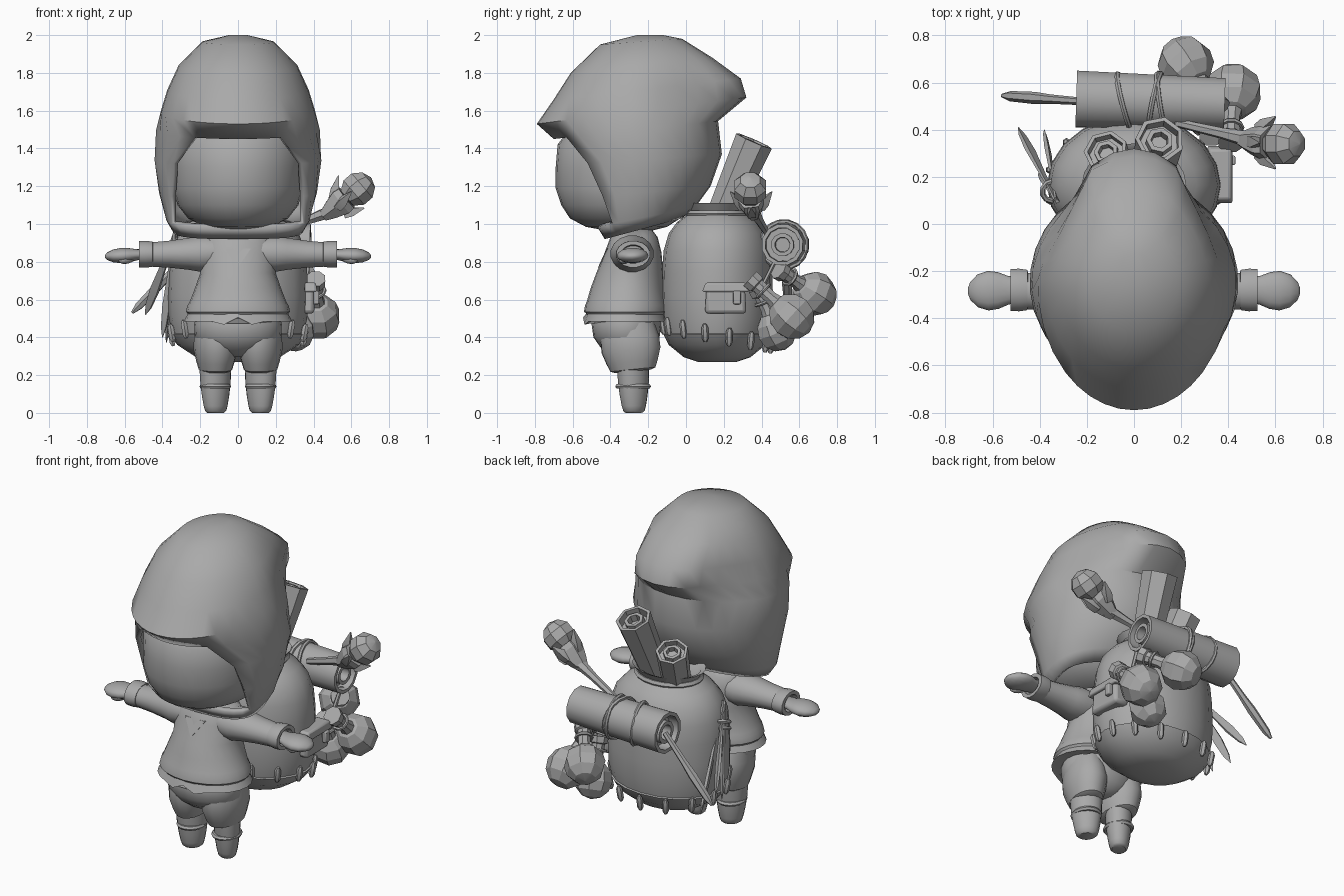
import bpy, bmesh, math
from mathutils import Vector

if "Cube" in bpy.data.objects:
    bpy.data.objects.remove(bpy.data.objects["Cube"])

grey = bpy.data.materials.new("plain_grey")
grey.diffuse_color = (0.4, 0.4, 0.4, 1)
grey.use_nodes = True
grey.node_tree.nodes["Principled BSDF"].inputs["Base Color"].default_value = grey.diffuse_color


def make(name, verts, faces, angle=40):
    me = bpy.data.meshes.new(name)
    me.from_pydata([tuple(v) for v in verts], [], faces)
    bm = bmesh.new()
    bm.from_mesh(me)
    bmesh.ops.recalc_face_normals(bm, faces=bm.faces)
    bm.to_mesh(me)
    bm.free()
    me.materials.append(grey)
    ob = bpy.data.objects.new(name, me)
    bpy.context.collection.objects.link(ob)
    bpy.ops.object.select_all(action='DESELECT')
    ob.select_set(True)
    bpy.context.view_layer.objects.active = ob
    bpy.ops.object.shade_smooth_by_angle(angle=math.radians(angle))
    return ob


def loft(name, rings, caps=(True, True), skip=lambda i, j: False, angle=40):
    n = len(rings[0])
    faces = [(i * n + j, i * n + (j + 1) % n, (i + 1) * n + (j + 1) % n, (i + 1) * n + j)
             for i in range(len(rings) - 1) for j in range(n) if not skip(i, j)]
    if caps[0]:
        faces.append(tuple(range(n)))
    if caps[1]:
        faces.append(tuple(range((len(rings) - 1) * n, len(rings) * n)))
    return make(name, [p for r in rings for p in r], faces, angle)


def oval(z, yf, yb, hw, n=24):
    """Horizontal ring starting at the front."""
    return [Vector((hw * math.sin(2 * math.pi * j / n),
                    (yf + yb) / 2 - (yb - yf) / 2 * math.cos(2 * math.pi * j / n), z)) for j in range(n)]


def turn(name, base, tip, profile, n=12, sx=1, sy=1, angle=40):
    """Rings (fraction along base-tip, radius) around any axis."""
    base, tip = Vector(base), Vector(tip)
    q = Vector((0, 0, 1)).rotation_difference(tip - base)
    rings = []
    for t, r in profile:
        rings.append([base + (tip - base) * t + q @ Vector((sx * r * math.cos(2 * math.pi * (j + .5) / n),
                      sy * r * math.sin(2 * math.pi * (j + .5) / n), 0)) for j in range(n)])
    return loft(name, rings, angle=angle)


def ball_profile(steps, r=1.0):
    return [(.5 - .5 * math.cos(math.pi * i / steps), max(r * math.sin(math.pi * i / steps), .004))
            for i in range(steps + 1)]


def ring(name, c, axis, R, r, n=14, sx=1, sy=1):
    """Rope loop."""
    c, axis = Vector(c), Vector(axis).normalized()
    q = Vector((0, 0, 1)).rotation_difference(axis)
    rings = [[c + q @ Vector((sx * (R + r * math.cos(b)) * math.cos(a), sy * (R + r * math.cos(b)) * math.sin(a),
              r * math.sin(b))) for b in [math.pi * k / 3 for k in range(6)]]
             for a in [2 * math.pi * i / n for i in range(n + 1)]]
    return loft(name, rings, caps=(False, False))


def box(name, c, size, taper=1.0):
    c = Vector(c)
    rings = [[c + Vector((sx * size[0] / 2 * k, sy * size[1] / 2 * k, s * size[2] / 2))
              for sx, sy in ((-1, -1), (1, -1), (1, 1), (-1, 1))] for s, k in ((-1, 1), (1, taper))]
    ob = loft(name, rings)
    m = ob.modifiers.new("bevel", 'BEVEL')
    m.width, m.segments = min(size) * .2, 2
    return ob


# Hood: front y/z, back y/z, half width, opening angle, tip width, back power, front power
K, M, YC = 5, 11, -.25
HOOD = [(-.26, 2.0, -.12, 2.0, .05, 45, 0, 1, 1), (-.455, 1.95, -.02, 1.98, .19, 45, 0, 1, 1),
        (-.61, 1.80, .14, 1.88, .315, 45, .10, 1.5, 1), (-.70, 1.66, .29, 1.77, .375, 45, .16, 2.5, 1),
        (-.79, 1.53, .32, 1.67, .41, 45, .16, 3, 1), (-.70, 1.45, .17, 1.545, .435, 32, .06, 1.2, 1),
        (-.67, 1.31, .19, 1.37, .443, 50, 0, 1, 1), (-.61, 1.13, .13, 1.20, .418, 58, 0, 1, 1),
        (-.47, .985, .05, 1.09, .38, 62, 0, 1, .6), (-.43, .92, -.02, 1.03, .345, 62, 0, 1, .65)]


def hood_ring(yf, zf, yb, zb, hw, a, wb, q, p):
    half = []
    yc = min(max(YC, yf + .1), yb - .1) if yb - yf > .2 else (yf + yb) / 2
    for i in range(K + M + 1):
        d = math.radians(a * i / K if i <= K else a + (180 - a) * (i - K) / M)
        if d <= math.pi / 2:
            x = hw * math.sin(d) ** p
            y = yc - (yc - yf) * max(math.cos(d), 0) ** p
        else:
            t = d - math.pi / 2
            x = (hw - wb) * max(math.cos(t), 0) ** q + wb * min(1, 4 * (1 - t / (math.pi / 2)))
            y = yc + (yb - yc) * math.sin(t) ** q ** .3
        half.append(Vector((x, y, zf + (zb - zf) * (y - yf) / (yb - yf))))
    half[0].x = half[-1].x = 0
    return half + [Vector((-v.x, v.y, v.z)) for v in half[-2:0:-1]]


N = 2 * (K + M)
hood = loft("hood", [hood_ring(*h) for h in HOOD], caps=(True, False),
            skip=lambda i, j: 5 <= i <= 7 and (j < K or j >= N - K), angle=50)
sol = hood.modifiers.new("thickness", 'SOLIDIFY')
sol.thickness, sol.offset = .03, -1

# Head and neck
loft("head", [oval(z, yf, yb, hw, 28) for z, yf, yb, hw in (
    (.965, -.42, -.18, .08), (.985, -.53, -.10, .18), (1.03, -.615, -.03, .265), (1.10, -.66, .03, .32),
    (1.19, -.69, .08, .345), (1.30, -.69, .10, .35), (1.42, -.68, .10, .35), (1.50, -.62, .06, .30),
    (1.55, -.45, .0, .15))], angle=60)
turn("neck", (0, -.27, .88), (0, -.27, 1.02), [(0, .09), (1, .08)])

# Shirt with hem and collar
loft("shirt", [oval(*r) for r in (
    (.97, -.36, -.18, .11), (.93, -.40, -.15, .19), (.85, -.43, -.13, .205), (.74, -.475, -.12, .20),
    (.66, -.505, -.115, .228), (.59, -.525, -.11, .255), (.568, -.535, -.10, .268), (.535, -.54, -.10, .276),
    (.528, -.53, -.11, .268), (.50, -.52, -.12, .26))], angle=45)
hem = [oval(*r) for r in ((.53, -.525, -.115, .262), (.485, -.545, -.10, .288), (.49, -.52, -.12, .265))]
for r in hem[1:]:
    r[0].z += .02
    for j in (1, -1):
        r[j].z -= .018
loft("shirt_hem", hem, caps=(True, True), angle=30)
make("collar_notch", [(-.068, -.420, .87), (.068, -.420, .87), (0, -.466, .77),
                      (-.068, -.412, .87), (.068, -.412, .87), (0, -.458, .77)],
     [(0, 1, 2), (3, 5, 4), (0, 3, 4, 1), (1, 4, 5, 2), (2, 5, 3, 0)])

# Trousers seat
loft("trousers_seat", [oval(*r) for r in (
    (.56, -.47, -.14, .21), (.47, -.50, -.13, .232), (.40, -.49, -.14, .228), (.35, -.455, -.16, .19),
    (.315, -.41, -.19, .12), (.295, -.36, -.23, .06))], angle=60)

for s, side in ((1, "left"), (-1, "right")):
    # Arm, cuff and hand
    turn(side + "_sleeve", (s * .08, -.285, .845), (s * .48, -.285, .838),
         [(0, .09), (.3, .098), (.45, .086), (.7, .073), (1, .064)], 16, 1, 1.18)
    turn(side + "_cuff", (s * .45, -.28, .84), (s * .525, -.28, .84),
         [(0, .055), (.02, .068), (.5, .072), (1, .071), (1, .05), (.6, .045)], 16, 1, 1.28)
    turn(side + "_hand", (s * .49, -.28, .84), (s * .705, -.285, .828),
         [(0, .028), (.2, .031), (.4, .040), (.6, .043), (.8, .036), (.95, .02), (1, .006)], 14, .95, 1.95, 60)
    turn(side + "_thumb", (s * .545, -.30, .825), (s * .63, -.345, .805), ball_profile(6, .026), 10, angle=60)
    # Leg and boot
    turn(side + "_trouser_leg", (s * .118, -.305, .47), (s * .12, -.28, .22),
         [(0, .10), (.3, .114), (.55, .115), (.8, .10), (.96, .088), (1, .07)], 18, 1, 1.38)
    turn(side + "_boot", (s * .12, -.28, .25), (s * .118, -.275, 0),
         [(0, .078), (.4, .073), (.65, .066), (.85, .058), (.96, .051), (1, .04)], 16, 1, 1.2)
    ring(side + "_boot_cuff", (s * .12, -.28, .14), (0, 0, 1), .070, .014, 18, 1, 1.15)

# Sack with sagging base patch
SX, SY, CY = .37, .295, .165
SACK = [(.27, .35), (.295, .60), (.36, .87), (.415, .965), (.42, .94), (.5, .99), (.62, 1), (.75, .99), (.86, .96),
        (.95, .87), (1.01, .72), (1.045, .56), (1.06, .50), (1.11, .60), (1.10, .52), (1.03, .4)]
loft("sack", [oval(z, CY - SY * k, CY + SY * k, SX * k, 20) for z, k in SACK], angle=45)
ring("sack_neck_rope", (0, CY, 1.055), (0, 0, 1), .18, .02, 20, 1.05, .85)
for i in range(14):
    a = 2 * math.pi * (i + .5) / 14
    p = [Vector((SX * k * math.cos(a), CY + SY * k * math.sin(a), z - .05 * math.sin(a)))
         for k, z in ((.95, .365), (1.0, .46))]
    turn("stitch", p[0], p[1], [(0, .009), (.2, .018), (.8, .018), (1, .009)], 6)

# Side pocket with flap and buckle
box("pocket", (.355, .21, .60), (.10, .22, .15), .92)
box("pocket_flap", (.365, .21, .665), (.11, .25, .05), .85)
box("pocket_buckle", (.415, .27, .61), (.03, .04, .07))


def scroll(name, a, b, r, n=8, start=1.0, angle=25):
    """Rolled sheet with recessed spiral ends; start scales the first end."""
    end = [(1, r), (1, r * .82), (.9, r * .80), (.9, r * .55), (.985, r * .55), (.985, r * .36), (.9, r * .34)]
    return turn(name, a, b, [(1 - t, k * start) for t, k in reversed(end)] + end, n, angle=angle)


scroll("tall_scroll", (.07, .16, .98), (.11, .36, 1.44), .105, 7, .75)
scroll("short_scroll", (-.06, .16, .95), (-.12, .31, 1.28), .095, 7, .85)
scroll("bedroll", (.385, .51, .89), (-.245, .53, .89), .124, 12, .9, 35)
for x, tilt in ((-.04, .25), (.09, -.2), (.12, .15)):
    ring("bedroll_rope", (x, .518, .89), (1, tilt, .1), .124, .012, 16)

# Walking stick under the bedroll
turn("stick", (-.22, .52, .88), (-.56, .545, .53), [(0, .016), (.4, .02), (.6, .026), (.9, .022), (1, .008)], 6)

# Blade bundle tied to the side
for tip, w in (((-.49, .41, .52), .035), ((-.38, .40, .37), .035), ((-.40, .22, .40), .03)):
    turn("blade", (-.33, .10, .95), tip, [(0, .02), (.2, .014), (.3, .02), (.7, w), (.9, w * .7), (1, .003)],
         4, .35, 1, 20)
for z in (.80, .84):
    ring("blade_tie", (-.345, .14, z), (-.2, .4, -1), .045, .012, 10)

# Bud on a stem
turn("bud_stem", (.18, .43, .95), (.50, .355, 1.07), [(0, .018), (.6, .024), (.85, .032), (1, .045)], 6)
turn("bud_cup", (.45, .36, 1.04), (.59, .34, 1.15), [(0, .03), (.3, .055), (.7, .08), (.9, .075), (.9, .06)], 6, angle=20)
bud = Vector((.635, .34, 1.185))
turn("bud", bud - Vector((.07, 0, .06)), bud + Vector((.07, 0, .06)), ball_profile(5, .096), 8, angle=20)
for k in range(4):
    a = math.pi / 2 * k
    off = Vector((.62 * math.cos(a), math.sin(a), -.78 * math.cos(a)))
    turn("petal", Vector((.53, .35, 1.09)) + off * .05, Vector((.60, .345, 1.17)) + off * .11,
         [(0, .03), (.4, .032), (1, .004)], 4, angle=20)


def flask(c, neck, r):
    c, neck = Vector(c), Vector(neck)
    d = (neck - c).normalized()
    turn("flask_body", c - d * r, c + d * r, ball_profile(6, r), 8, angle=20)
    turn("flask_neck", c + d * r * .7, neck,
         [(0, .05), (.3, .036), (.75, .04), (.78, .052), (1, .056), (1, .04)], 8, angle=30)
    ring("flask_rope", c.lerp(neck, .68), d, .046, .01, 10)


# Hanging flasks
flask((.22, .68, .63), (.36, .49, .76), .12)
flask((.42, .56, .51), (.41, .34, .71), .125)
flask((.30, .48, .435), (.33, .38, .66), .11)
turn("flask_cord", (.37, .47, .80), (.36, .40, .66), [(0, .012), (1, .012)], 6)
